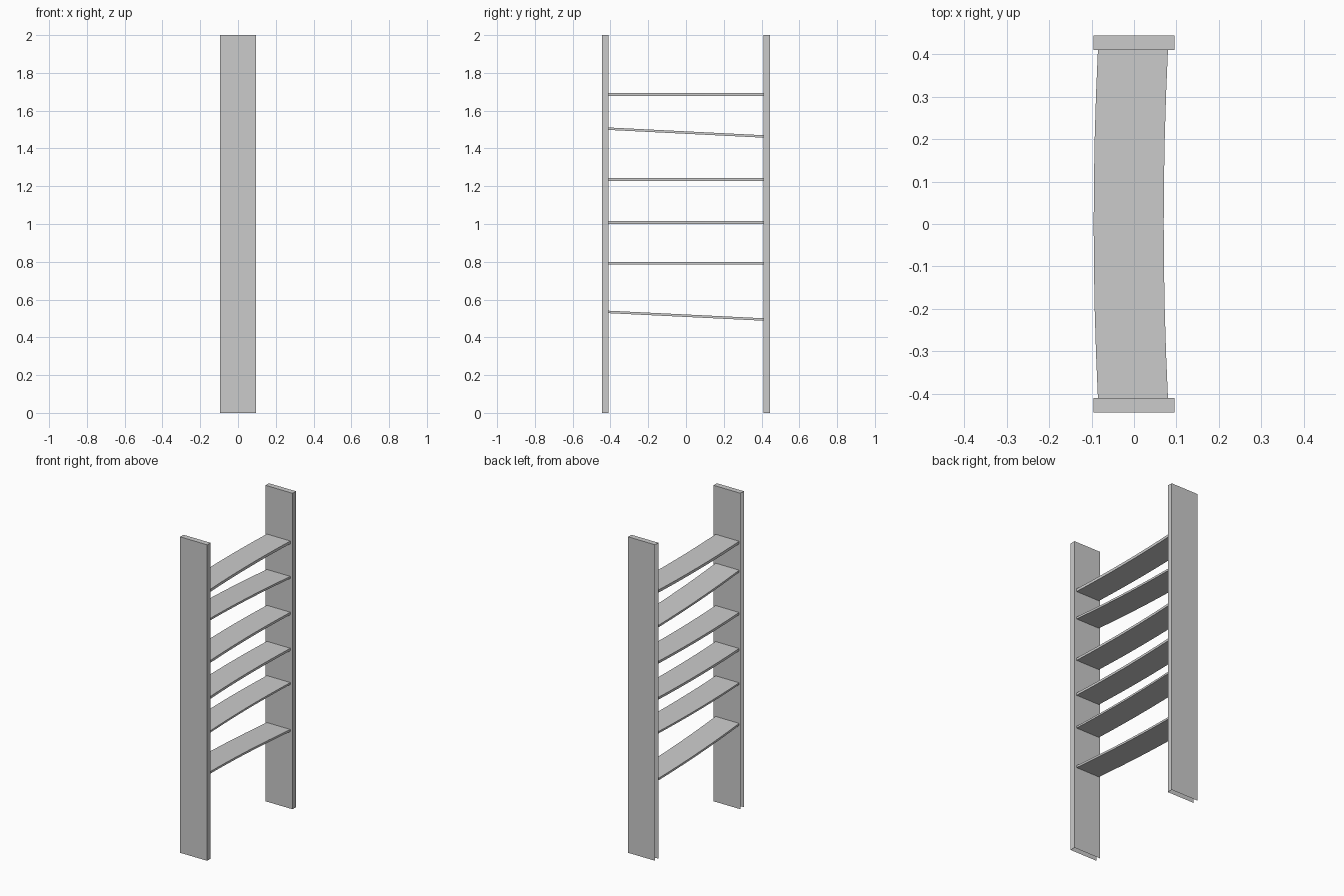
import bpy, bmesh

if "Cube" in bpy.data.objects:
    bpy.data.objects.remove(bpy.data.objects["Cube"])

HALF_Y = 0.41      # inner distance from centre to each side panel
SEGMENTS = 8       # divisions along each bowed shelf
BOW = 0.01         # sideways bow at the shelf middle


def finish(bm, name):
    bmesh.ops.recalc_face_normals(bm, faces=bm.faces)
    mesh = bpy.data.meshes.new(name)
    bm.to_mesh(mesh)
    bm.free()
    obj = bpy.data.objects.new(name, mesh)
    bpy.context.collection.objects.link(obj)
    return obj


def side_panel(name, side):
    # Upright board, open along its rear (-x) edge and underneath
    bm = bmesh.new()
    bmesh.ops.create_cube(bm, size=1)
    for v in bm.verts:
        v.co.x *= 0.19
        v.co.y = v.co.y * 0.034 + side * (HALF_Y + 0.017)
        v.co.z = (v.co.z + 0.5) * 2
    bm.normal_update()
    hidden = [f for f in bm.faces if f.normal.x < -0.9 or f.normal.z < -0.9]
    obj_faces = [f for f in bm.faces if f not in hidden]
    bmesh.ops.recalc_face_normals(bm, faces=obj_faces)
    bmesh.ops.delete(bm, geom=hidden, context='FACES')
    mesh = bpy.data.meshes.new(name)
    bm.to_mesh(mesh)
    bm.free()
    bpy.context.collection.objects.link(bpy.data.objects.new(name, mesh))


def shelf(name, z_left, z_right, thickness):
    # Thin bowed board, swept as a rectangle from one panel to the other
    bm = bmesh.new()
    rings = []
    for i in range(SEGMENTS + 1):
        t = i / SEGMENTS
        u = 2 * t - 1
        dx = -BOW * (1 - u * u)
        z = z_left + (z_right - z_left) * t
        rings.append([bm.verts.new((x + dx, u * HALF_Y, z - dz))
                      for x, dz in ((-0.085, 0), (0.08, 0),
                                    (0.08, thickness), (-0.085, thickness))])
    for a, b in zip(rings, rings[1:]):
        for k in range(4):
            n = (k + 1) % 4
            bm.faces.new((a[k], a[n], b[n], b[k]))
    bm.faces.new(rings[0])
    bm.faces.new(rings[-1])
    finish(bm, name)


# Side panels
side_panel("side_panel_left", -1)
side_panel("side_panel_right", 1)

# Shelves from bottom to top: top height at -y, at +y, thickness
levels = [(0.541, 0.501, 0.013), (0.798, 0.798, 0.012), (1.015, 1.015, 0.015),
          (1.243, 1.243, 0.015), (1.511, 1.470, 0.013), (1.694, 1.694, 0.017)]
for i, (zl, zr, th) in enumerate(levels):
    shelf(f"shelf_{i + 1}", zl, zr, th)
